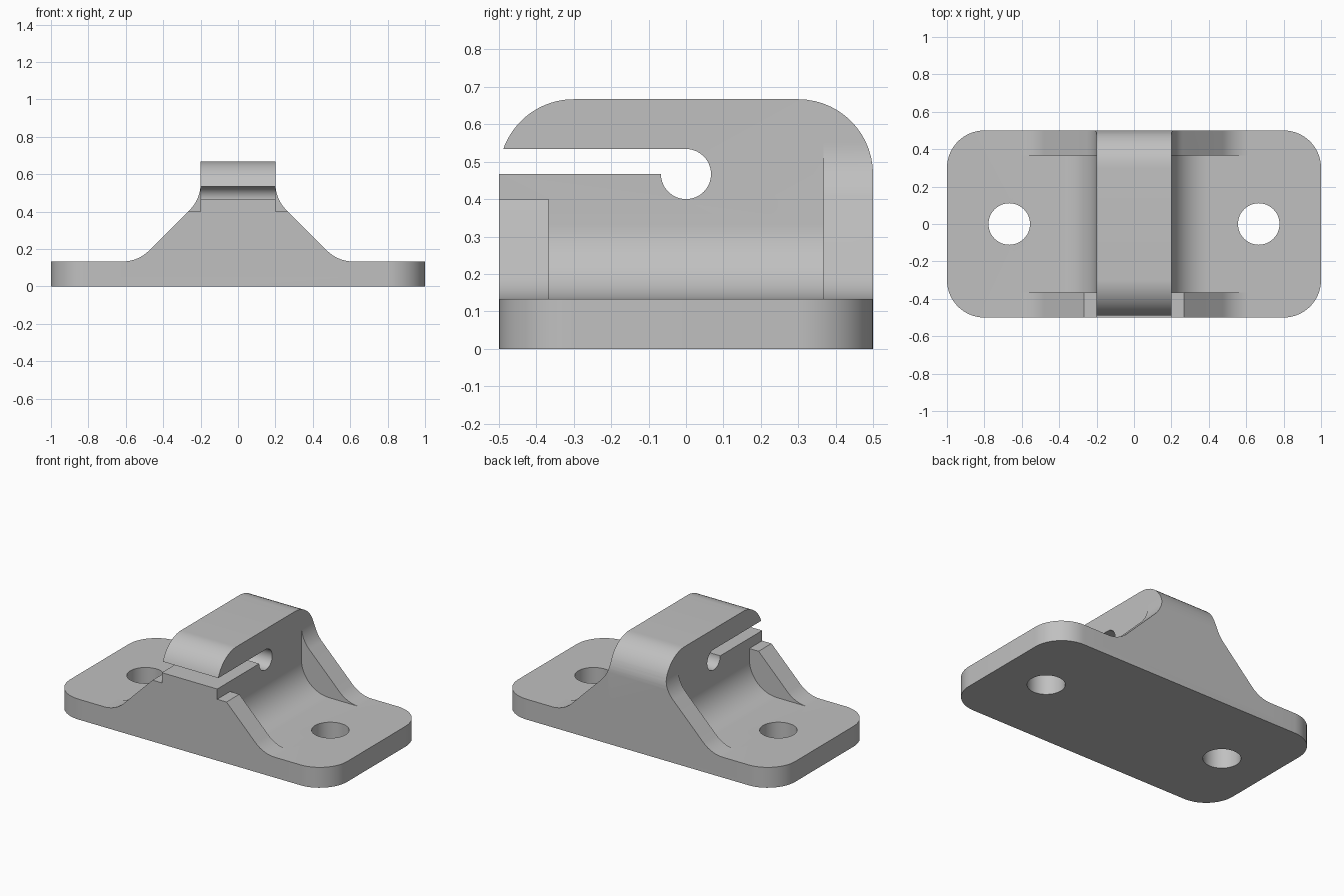
import bpy
import bmesh
from math import sin, cos, radians, tan
from mathutils import Vector

cube = bpy.data.objects.get("Cube")
if cube:
    bpy.data.objects.remove(cube, do_unlink=True)

grey = bpy.data.materials.new("plain grey")
grey.use_nodes = True
colour = (0.53, 0.53, 0.53, 1)
grey.diffuse_color = colour
grey.node_tree.nodes["Principled BSDF"].inputs["Base Color"].default_value = colour

BASE_TOP, ROOF, JAW, HALF = 0.133, 0.667, 0.467, 0.2
R = 0.2              # shared fillet radius
BORE = 0.067


def arc(cx, cy, r, start, end, steps=14):
    """Points along an arc, angles in degrees."""
    angles = [radians(start + (end - start) * i / steps) for i in range(steps + 1)]
    return [(cx + r * cos(a), cy + r * sin(a)) for a in angles]


def prism(name, outline, axis, low, high):
    """Extrude a closed 2D outline along one axis."""
    place = {"x": lambda u, v, w: (w, u, v),
             "y": lambda u, v, w: (u, w, v),
             "z": lambda u, v, w: (u, v, w)}[axis]
    bm = bmesh.new()
    face = bm.faces.new([bm.verts.new(place(u, v, low)) for u, v in outline])
    grown = bmesh.ops.extrude_face_region(bm, geom=[face])
    moved = [e for e in grown["geom"] if isinstance(e, bmesh.types.BMVert)]
    bmesh.ops.translate(bm, verts=moved, vec=Vector(place(0, 0, high - low)))
    bmesh.ops.recalc_face_normals(bm, faces=bm.faces)
    mesh = bpy.data.meshes.new(name)
    bm.to_mesh(mesh)
    bm.free()
    mesh.materials.append(grey)
    obj = bpy.data.objects.new(name, mesh)
    bpy.context.collection.objects.link(obj)
    return obj


def combine(target, other, operation):
    """Apply a boolean and remove the second solid."""
    mod = target.modifiers.new("combine", "BOOLEAN")
    mod.operation, mod.object, mod.solver = operation, other, "EXACT"
    bpy.context.view_layer.objects.active = target
    bpy.ops.object.modifier_apply(modifier=mod.name)
    bpy.data.objects.remove(other, do_unlink=True)


def mirrored(half):
    """Close a right-hand outline with its left-hand mirror image."""
    return half + [(-x, z) for x, z in reversed(half)]


# Base plate with rounded corners
corners = [(0.8, 0.3, 0), (-0.8, 0.3, 90), (-0.8, -0.3, 180), (0.8, -0.3, 270)]
outline = [p for x, y, a in corners for p in arc(x, y, R, a, a + 90)]
body = prism("mounting_bracket", outline, "z", 0, BASE_TOP)

# Central block with rounded roof, keyhole slot and lower jaw
front_roof = [p for p in arc(-0.3, JAW, R, 90, 180, 28) if p[1] > JAW + BORE]
lip = (-0.3 - (R * R - BORE * BORE) ** 0.5, JAW + BORE)
block = ([(-0.5, 0.05), (0.5, 0.05)] + arc(0.3, JAW, R, 0, 90) + front_roof + [lip]
         + arc(0, JAW, BORE, 90, -180, 32) + [(-0.5, JAW)])
combine(body, prism("block", block, "x", -HALF, HALF), "UNION")

# Concave fillets along both sides of the block
foot = mirrored([(0.4, 0.05)] + arc(0.4, BASE_TOP + R, R, 270, 180))
combine(body, prism("foot", foot, "y", -0.45, 0.45), "UNION")

# Sloped end ribs, blended into the base and the block
t = R * tan(radians(22.5))
bottom_x = ROOF - BASE_TOP + t
top_z = ROOF - HALF + t
toe = [(bottom_x, 0.05)] + arc(bottom_x, BASE_TOP + R, R, 270, 225)
shoulder = arc(HALF + R, top_z, R, 225, 180)
front_rib = mirrored(toe + [(ROOF - 0.4, 0.4)])
combine(body, prism("front_rib", front_rib, "y", -0.5, -0.367), "UNION")
back_rib = prism("back_rib", mirrored(toe + shoulder), "y", 0.367, 0.5)
limit = [(0.2, 0), (0.5, 0)] + arc(0.3, JAW, R, 0, 90) + [(0.2, ROOF)]
combine(back_rib, prism("rib_limit", limit, "x", -0.9, 0.9), "INTERSECT")
combine(body, back_rib, "UNION")

# Screw holes
for side in (-1, 1):
    hole = prism("hole", arc(side * ROOF, 0, 0.111, 0, 352.5, 47), "z", -0.1, 0.3)
    combine(body, hole, "DIFFERENCE")

bpy.ops.object.select_all(action="DESELECT")
body.select_set(True)
bpy.context.view_layer.objects.active = body
bpy.ops.object.shade_smooth_by_angle(angle=radians(25))
